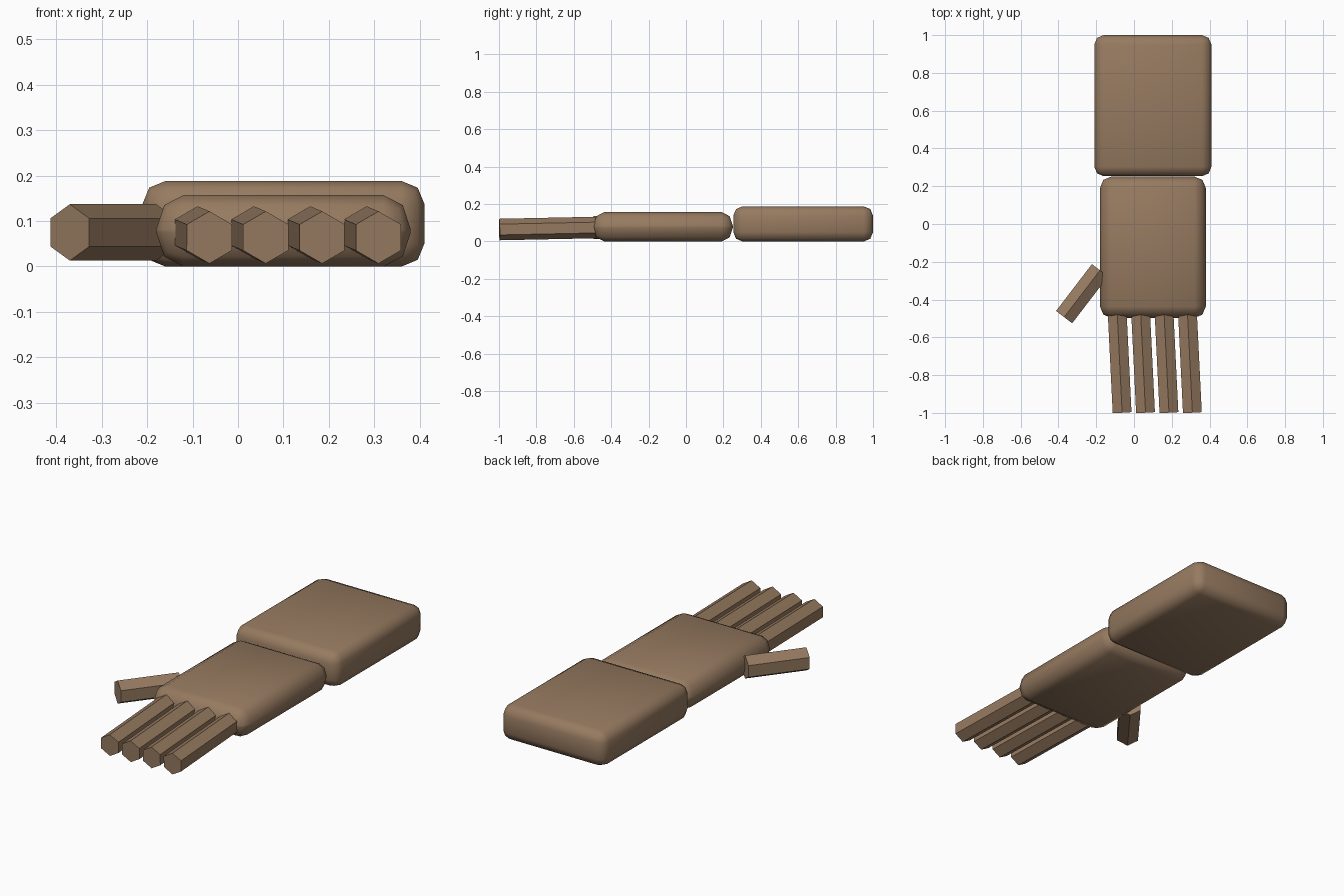
import bpy
import bmesh
from mathutils import Vector, Matrix

if "Cube" in bpy.data.objects:
    bpy.data.objects.remove(bpy.data.objects["Cube"])

skin = bpy.data.materials.new("brown_skin")
skin.diffuse_color = (0.305, 0.195, 0.117, 1)
skin.use_nodes = True
skin.node_tree.nodes["Principled BSDF"].inputs["Base Color"].default_value = skin.diffuse_color


def add_object(name, bm):
    bmesh.ops.recalc_face_normals(bm, faces=bm.faces[:])
    mesh = bpy.data.meshes.new(name)
    bm.to_mesh(mesh)
    bm.free()
    mesh.materials.append(skin)
    obj = bpy.data.objects.new(name, mesh)
    bpy.context.collection.objects.link(obj)
    return obj


def rounded_block(name, low, high, bevel, bevel_z):
    """Box with two-step rounded edges; bevel_z is the rounding measured in height."""
    low, high = Vector(low), Vector(high)
    size = high - low
    stretch = bevel_z / bevel
    bm = bmesh.new()
    bmesh.ops.create_cube(bm, size=1)
    bmesh.ops.scale(bm, vec=(size.x, size.y, size.z / stretch), verts=bm.verts[:])
    bmesh.ops.bevel(bm, geom=bm.edges[:], offset=bevel, segments=2,
                    profile=0.5, affect='EDGES')
    bmesh.ops.scale(bm, vec=(1, 1, stretch), verts=bm.verts[:])
    bmesh.ops.translate(bm, vec=(low + high) / 2, verts=bm.verts[:])
    obj = add_object(name, bm)
    bpy.ops.object.select_all(action='DESELECT')
    obj.select_set(True)
    bpy.context.view_layer.objects.active = obj
    bpy.ops.object.shade_smooth_by_angle(angle=1.05)


def hex_rod(name, root, tip, radius):
    """Six-sided rod from root to tip with a ridge along its top."""
    root, tip = Vector(root), Vector(tip)
    axis = (tip - root).normalized()
    side = axis.cross(Vector((0, 0, 1))).normalized()
    up = side.cross(axis)
    frame = Matrix((side, up, axis)).transposed().to_4x4()
    bm = bmesh.new()
    bmesh.ops.create_cone(bm, cap_ends=True, segments=6, radius1=radius,
                          radius2=radius, depth=(tip - root).length)
    # put a corner of the hexagon on the local up direction
    if not any(abs(v.co.x) < 1e-5 for v in bm.verts):
        bmesh.ops.rotate(bm, matrix=Matrix.Rotation(0.5235988, 3, 'Z'), verts=bm.verts[:])
    bmesh.ops.transform(bm, matrix=Matrix.Translation((root + tip) / 2) @ frame,
                        verts=bm.verts[:])
    add_object(name, bm)


# Forearm and palm
rounded_block("forearm", (-0.21, 0.253, 0), (0.41, 1.0, 0.188), 0.05, 0.05)
rounded_block("palm", (-0.18, -0.497, 0), (0.38, 0.251, 0.157), 0.06, 0.075)

# Four fingers, tilted slightly down and sideways
for i in range(4):
    x = -0.063 + 0.124 * i
    hex_rod(f"finger_{i + 1}", (x - 0.026, -0.47, 0.075), (x, -0.998, 0.064), 0.0575)

# Thumb
hex_rod("thumb", (-0.18, -0.245, 0.075), (-0.37, -0.493, 0.075), 0.062)
